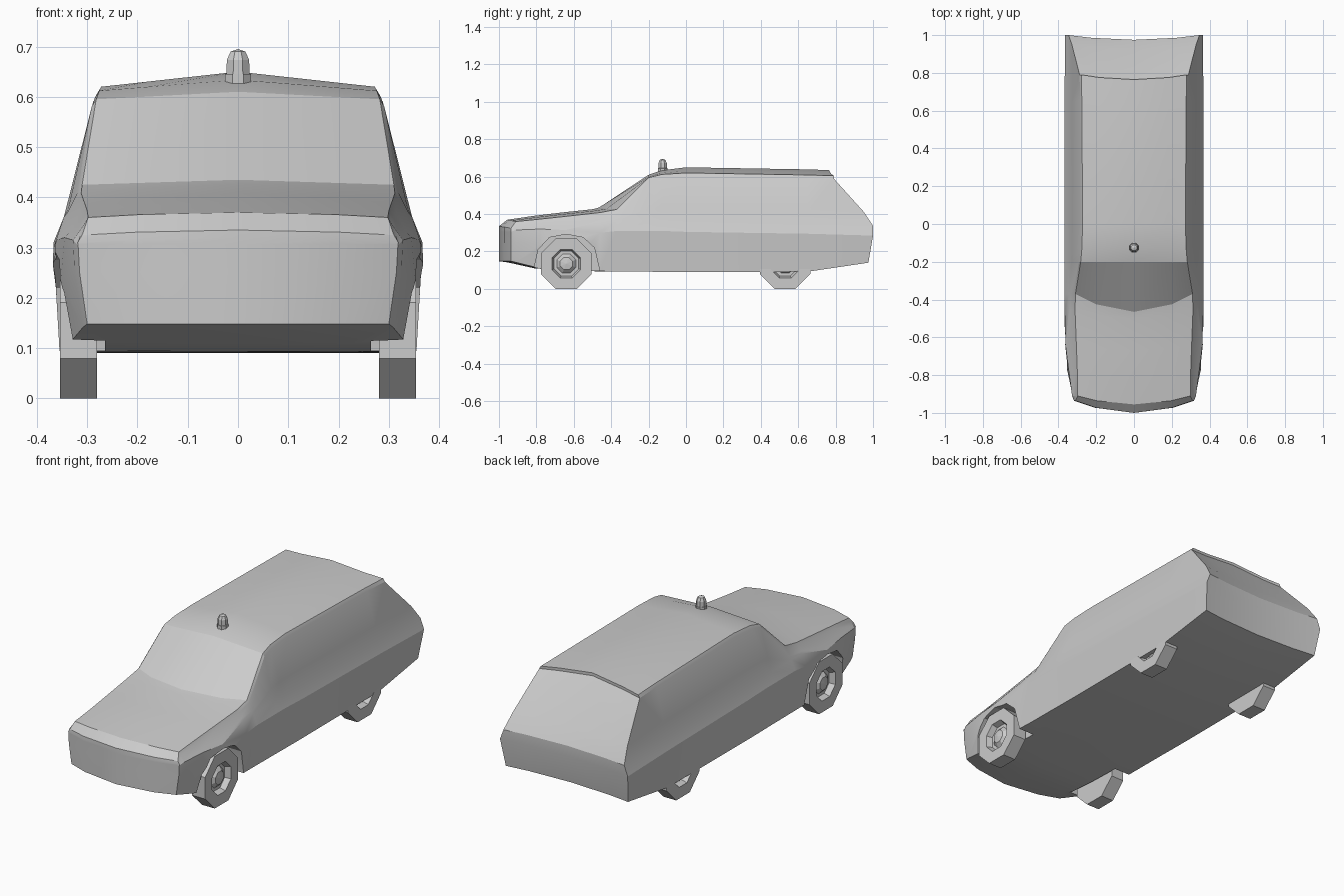
import bpy, bmesh
from math import cos, sin, pi

if "Cube" in bpy.data.objects:
    bpy.data.objects.remove(bpy.data.objects["Cube"])


def make_object(name, verts, faces):
    me = bpy.data.meshes.new(name)
    bm = bmesh.new()
    vs = [bm.verts.new(v) for v in verts]
    for f in faces:
        bm.faces.new([vs[i] for i in f])
    bmesh.ops.remove_doubles(bm, verts=bm.verts[:], dist=0.0005)
    loose = [v for v in bm.verts if not v.link_faces]
    bmesh.ops.delete(bm, geom=loose, context='VERTS')
    bmesh.ops.recalc_face_normals(bm, faces=bm.faces[:])
    bm.to_mesh(me)
    bm.free()
    ob = bpy.data.objects.new(name, me)
    bpy.context.collection.objects.link(ob)
    return ob


def lathe(name, profile, place, n=8):
    # place(r*cos, r*sin, h) maps the turned profile into the scene
    verts, faces = [], []
    for r, h in profile:
        for k in range(n):
            a = 2 * pi * (k + 0.5) / n
            verts.append(place(r * cos(a), r * sin(a), h))
    for i in range(len(profile) - 1):
        for k in range(n):
            k2 = (k + 1) % n
            a, b = i * n, (i + 1) * n
            if profile[i][0] == 0:
                faces.append((a, b + k, b + k2))
            elif profile[i + 1][0] == 0:
                faces.append((a + k, a + k2, b))
            else:
                faces.append((a + k, a + k2, b + k2, b + k))
    return make_object(name, verts, faces)


# Body stations: y bottom, y waist, y top, then (half width, height) of
# bottom, waist, shoulder and roof/hood edge, then crown and fore-aft bow
stations = [
    (-.935, -.935, -.935, (.300, .148), (.315, .25), (.318, .305), (.310, .325), .010, -.065),
    (-.910, -.910, -.910, (.308, .142), (.325, .25), (.328, .315), (.298, .360), .010, -.045),
    (-.780, -.780, -.780, (.335, .110), (.352, .24), (.345, .320), (.300, .373), .018, -.030),
    (-.640, -.640, -.640, (.355, .100), (.370, .23), (.362, .315), (.305, .388), .020, -.030),
    (-.460, -.460, -.460, (.355, .095), (.367, .30), (.347, .360), (.312, .408), .018, -.040),
    (-.370, -.370, -.370, (.353, .093), (.367, .31), (.346, .362), (.310, .425), .010, -.095),
    (-.200, -.200, -.200, (.353, .092), (.367, .31), (.346, .362), (.282, .595), .015, .0),
    (-.130, -.130, -.130, (.353, .091), (.367, .31), (.346, .362), (.276, .612), .022, .0),
    (.000, .000, .000, (.353, .090), (.367, .305), (.346, .360), (.272, .620), .030, .0),
    (.650, .650, .650, (.353, .092), (.367, .295), (.346, .350), (.276, .609), .030, .0),
    (.975, 1.0, .790, (.350, .140), (.366, .285), (.346, .338), (.279, .605), .030, -.025),
]
COLS = (-1, -.65, 0, .65, 1)
NR, NC = 6, len(COLS)


def body_rows(st):
    yb, yw, yt, b, w, s, r, crown, bow = st
    rail = (r[0] + .009, r[1] - .015)
    t = .3
    belt = [s[i] + t * (rail[i] - s[i]) for i in (0, 1)]
    ybelt = yw + t * (yt - yw) + (.012 if yt < yw else 0)
    ys = (yb, yw, yw, ybelt, yt, yt)
    return [(x, y, z) for y, (x, z) in zip(ys, (b, w, s, belt, rail, r))]


verts, faces = [], []
for st in stations:
    crown, bow = st[-2:]
    for i, (x, y, z) in enumerate(body_rows(st)):
        for f in COLS:
            arch = 1 - (f * f if st[0] < -.4 else abs(f))
            verts.append((f * x, y + bow * (1 - f * f),
                          z + (crown * arch if i >= 4 else 0)))


def vid(s, r, c):
    return (s * NR + r) * NC + c


last = len(stations) - 1
for s in range(last):
    for r in (0, NR - 1):               # underside and top
        for c in range(NC - 1):
            faces.append((vid(s, r, c), vid(s, r, c + 1), vid(s + 1, r, c + 1), vid(s + 1, r, c)))
    for c in (0, NC - 1):               # flanks
        for r in range(NR - 1):
            faces.append((vid(s, r, c), vid(s, r + 1, c), vid(s + 1, r + 1, c), vid(s + 1, r, c)))
for s in (0, last):                     # nose and tail
    for r in range(NR - 1):
        for c in range(NC - 1):
            faces.append((vid(s, r, c), vid(s, r, c + 1), vid(s, r + 1, c + 1), vid(s, r + 1, c)))
body = make_object("car_body", verts, faces)

# Front wheel arches cut out of the body
arch_outline = [(-.81, .0), (-.81, .12), (-.79, .21), (-.73, .275), (-.64, .292),
                (-.55, .275), (-.49, .22), (-.462, .10), (-.462, .0)]
n = len(arch_outline)
for side in (-1, 1):
    cv = [(side * x, y, z) for x in (.265, .5) for y, z in arch_outline]
    cf = [tuple(range(n)), tuple(range(n, 2 * n))]
    cf += [(i, (i + 1) % n, n + (i + 1) % n, n + i) for i in range(n)]
    cutter = make_object("arch_cutter", cv, cf)
    cutter.hide_render = True
    mod = body.modifiers.new("arch", 'BOOLEAN')
    mod.operation = 'DIFFERENCE'
    mod.solver = 'EXACT'
    mod.object = cutter
    bpy.context.view_layer.objects.active = body
    bpy.ops.object.modifier_apply(modifier=mod.name)
    bpy.data.objects.remove(cutter)

bpy.ops.object.select_all(action='DESELECT')
body.select_set(True)
bpy.context.view_layer.objects.active = body
bpy.ops.object.shade_smooth_by_angle(angle=.3)

# Octagonal wheels with recessed rim and hub cap
wheel_profile = [(0, .28), (.146, .28), (.146, .354), (.083, .354),
                 (.072, .325), (.055, .325), (.035, .343), (0, .348)]
for end, yc in (("front", -.64), ("rear", .53)):
    for label, side in (("left", 1), ("right", -1)):
        lathe(f"{end}_{label}_wheel", wheel_profile,
              lambda a, b, h, s=side, y=yc: (s * h, y + a, .135 + b))

# Roof beacon: base and rounded lamp
lathe("beacon_base", [(0, .61), (.028, .61), (.028, .645), (0, .648)],
      lambda a, b, h: (a, -.125 + b, h))
lathe("beacon_lamp", [(0, .64), (.025, .64), (.024, .673), (.016, .690), (0, .695)],
      lambda a, b, h: (a, -.125 + b, h))
